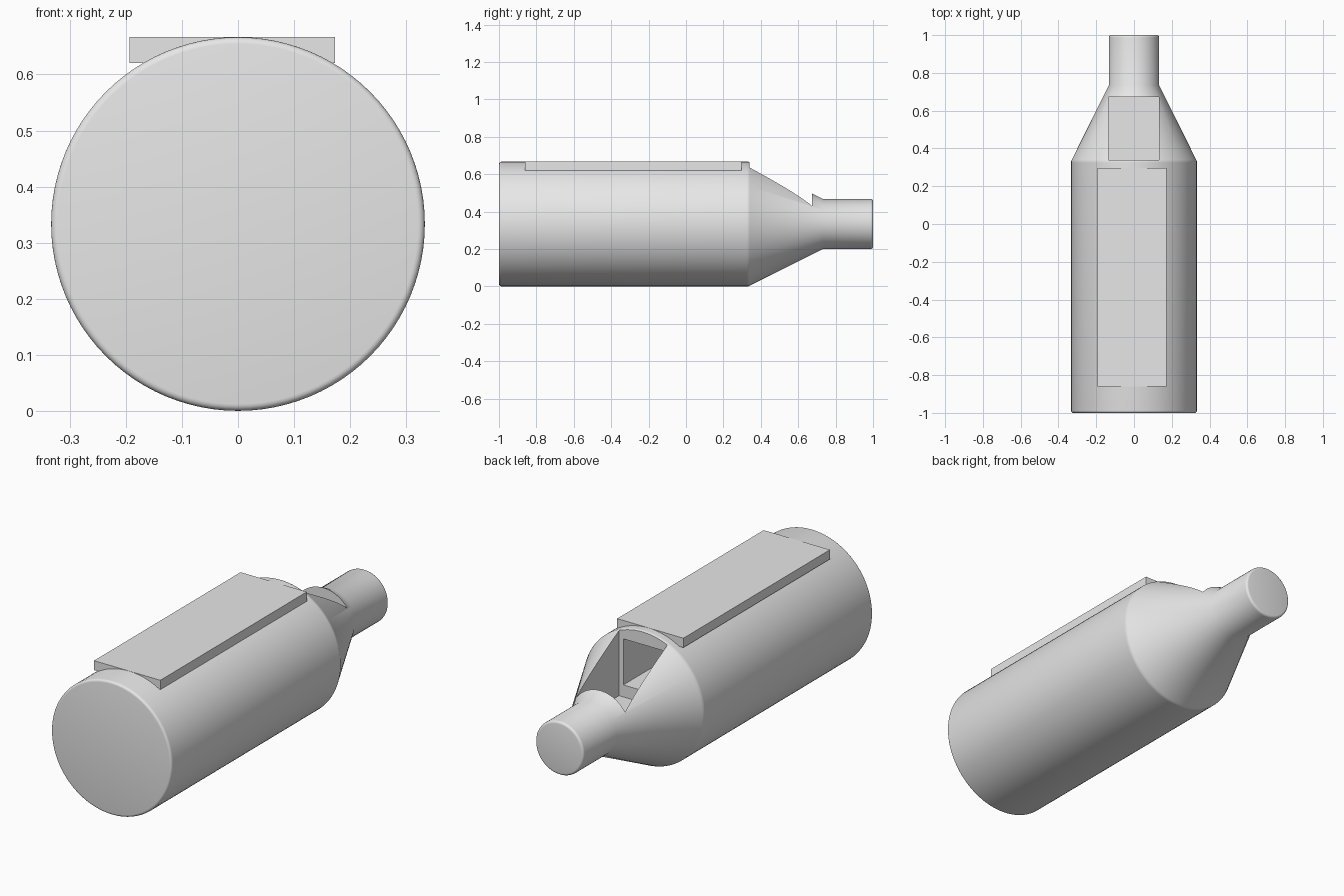
import bpy, bmesh, math
from mathutils import Matrix

if "Cube" in bpy.data.objects:
    bpy.data.objects.remove(bpy.data.objects["Cube"], do_unlink=True)

# One plain grey material
grey = bpy.data.materials.new("plain_grey")
grey.use_nodes = True
grey.diffuse_color = (0.8, 0.8, 0.8, 1)
grey.node_tree.nodes["Principled BSDF"].inputs["Base Color"].default_value = (0.8, 0.8, 0.8, 1)

RADIUS, NECK, AXIS = 0.333, 0.133, 0.3335


def add_object(name, bm):
    bmesh.ops.recalc_face_normals(bm, faces=bm.faces)
    mesh = bpy.data.meshes.new(name)
    bm.to_mesh(mesh)
    bm.free()
    mesh.materials.append(grey)
    obj = bpy.data.objects.new(name, mesh)
    bpy.context.collection.objects.link(obj)
    return obj


def box(name, x, y, z):
    """Box from three (low, high) ranges."""
    bm = bmesh.new()
    size = [b - a for a, b in (x, y, z)]
    mid = [(a + b) / 2 for a, b in (x, y, z)]
    bmesh.ops.create_cube(bm, size=1, matrix=Matrix.Translation(mid) @ Matrix.Diagonal((*size, 1)))
    return add_object(name, bm)


def rounded(y, r, inward, size=0.012, steps=4):
    """Quarter-round rim, from the flat end out to the side wall."""
    arc = [i * math.pi / 2 / steps for i in range(steps + 1)]
    return [(y + inward * size * (1 - math.cos(a)), r - size * (1 - math.sin(a))) for a in arc]


def lathe(name, profile, sides=96):
    """Turn (y, radius) points around the lengthwise axis, with capped ends."""
    bm = bmesh.new()
    rings = []
    for y, r in profile:
        angles = [2 * math.pi * i / sides for i in range(sides)]
        rings.append([bm.verts.new((r * math.sin(a), y, AXIS + r * math.cos(a))) for a in angles])
    for a, b in zip(rings, rings[1:]):
        for i in range(sides):
            j = (i + 1) % sides
            bm.faces.new((a[i], a[j], b[j], b[i]))
    bm.faces.new(rings[0])
    bm.faces.new(rings[-1])
    return add_object(name, bm)


# Bottle body: rounded base, straight wall, tapered shoulder, neck
profile = rounded(-1, RADIUS, 1)
profile += [(0.325, RADIUS), (0.333, RADIUS), (0.341, RADIUS - 0.004), (0.735, NECK)]
profile += reversed(rounded(1, NECK, -1))
body = lathe("bottle_body", profile)

# Shoulder opening and the inner compartment behind it
cutters = [
    box("shoulder_opening_cutter", (-0.135, 0.132), (0.34, 0.673), (0.31, 0.9)),
    box("compartment_cutter", (-0.11, 0.108), (-0.8, 0.4), (0.37, 0.6)),
]
bpy.context.view_layer.objects.active = body
body.select_set(True)
for cutter in cutters:
    cutter.hide_render = True
    cut = body.modifiers.new(cutter.name, "BOOLEAN")
    cut.operation, cut.solver, cut.object = "DIFFERENCE", "EXACT", cutter
    bpy.ops.object.modifier_apply(modifier=cut.name)
for cutter in cutters:
    bpy.data.objects.remove(cutter, do_unlink=True)
bpy.ops.object.shade_smooth_by_angle(angle=math.radians(30))

# Flat lid plate set into the top of the body
box("lid_plate", (-0.193, 0.173), (-0.86, 0.296), (0.62, 0.667))
